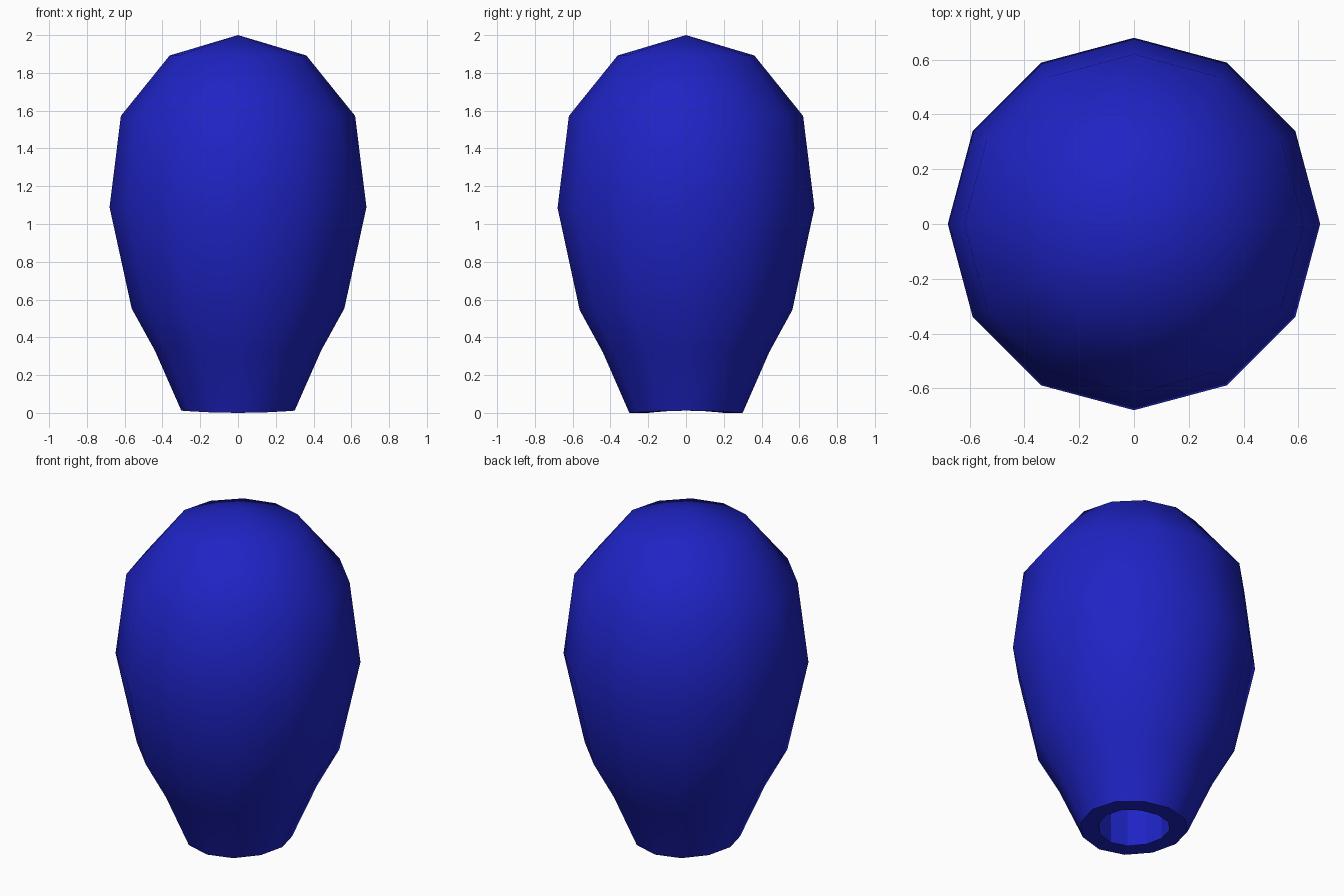
import bpy, bmesh
from math import cos, sin, pi

if "Cube" in bpy.data.objects:
    bpy.data.objects.remove(bpy.data.objects["Cube"])

SIDES = 12
# radius, height from hole ceiling, out around the rim, up to the crown
HOLE = [(0.20, 0.32), (0.20, 0.0)]
SHELL = [(0.30, 0.0), (0.44, 0.32), (0.563, 0.545), (0.68, 1.085),
         (0.62, 1.572), (0.362, 1.892)]

bm = bmesh.new()


def ring(r, z):
    """Twelve-sided ring, very slightly raised on the x axis low down."""
    out = []
    for i in range(SIDES):
        a = 2 * pi * i / SIDES
        lift = 0.012 * cos(a) ** 2 * max(0, 1 - z / 1.6)
        out.append(bm.verts.new((r * cos(a), r * sin(a), z + lift)))
    return out


rings = [ring(r, z) for r, z in HOLE + SHELL]

# walls: hole and rim are flat, the outer shell is smooth
for k in range(len(rings) - 1):
    lo, hi = rings[k], rings[k + 1]
    for i in range(SIDES):
        j = (i + 1) % SIDES
        f = bm.faces.new((lo[i], lo[j], hi[j], hi[i]))
        f.smooth = k >= len(HOLE)

# crown fan
tip = bm.verts.new((0, 0, 2.0))
for i in range(SIDES):
    f = bm.faces.new((rings[-1][i], rings[-1][(i + 1) % SIDES], tip))
    f.smooth = True

# hole ceiling
bm.faces.new(rings[0][::-1])

# sharp edge where the smooth shell meets the flat rim
for e in bm.edges:
    if len({f.smooth for f in e.link_faces}) > 1:
        e.smooth = False
bmesh.ops.recalc_face_normals(bm, faces=bm.faces)

mesh = bpy.data.meshes.new("bulb")
bm.to_mesh(mesh)
bm.free()
bulb = bpy.data.objects.new("bulb", mesh)
bpy.context.collection.objects.link(bulb)

blue = bpy.data.materials.new("blue")
blue.diffuse_color = (0.013, 0.017, 0.55, 1)
blue.use_nodes = True
blue.node_tree.nodes["Principled BSDF"].inputs["Base Color"].default_value = blue.diffuse_color
mesh.materials.append(blue)
